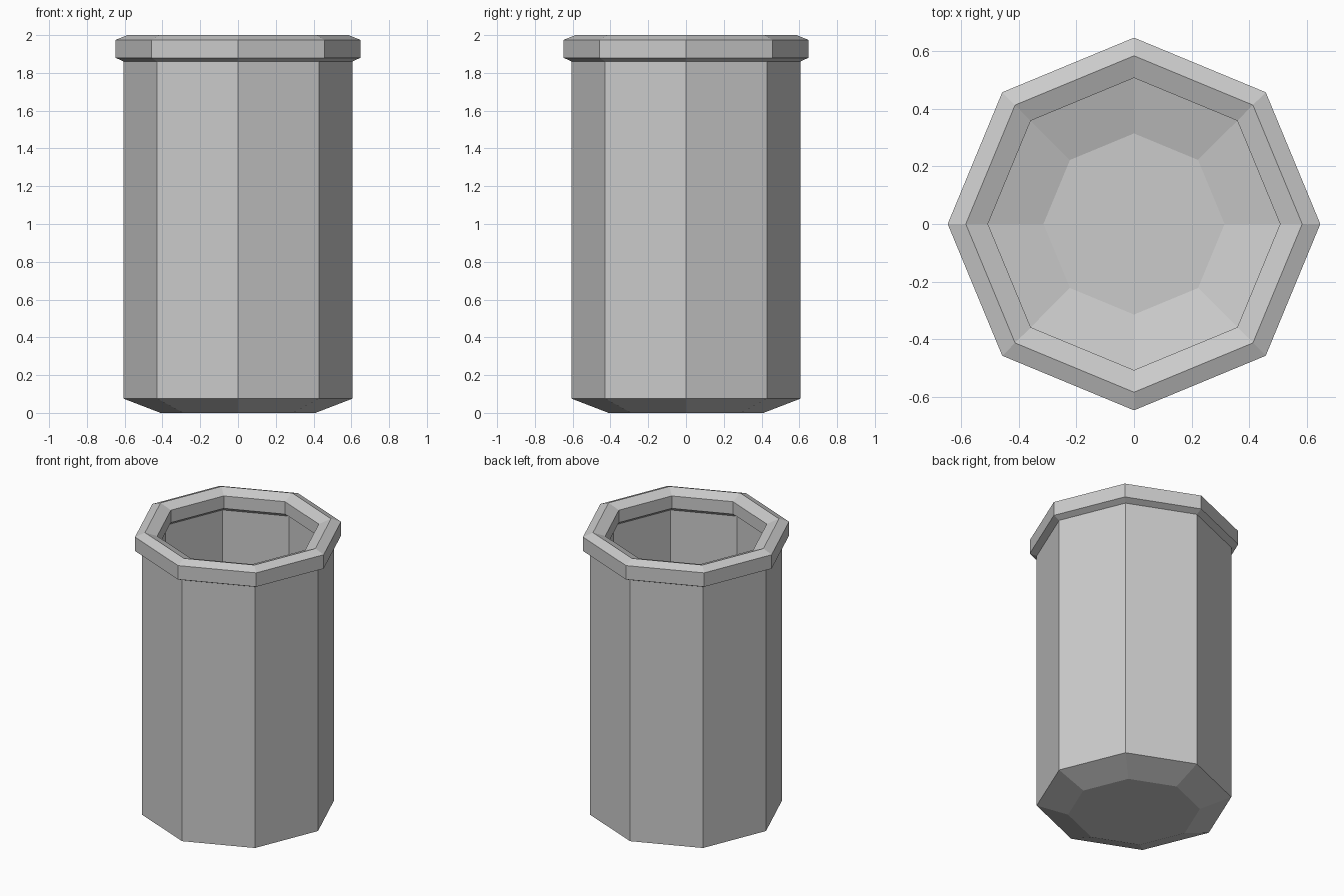
import bpy
import bmesh
from math import cos, sin, pi

cube = bpy.data.objects.get("Cube")
if cube:
    bpy.data.objects.remove(cube, do_unlink=True)

SIDES = 8

# Single grey finish
grey = bpy.data.materials.new("plain_grey")
grey.use_nodes = True
grey.diffuse_color = (0.6, 0.6, 0.6, 1)
grey.node_tree.nodes["Principled BSDF"].inputs["Base Color"].default_value = grey.diffuse_color


def lathe(name, profile):
    """Sweep a (radius, height) profile around z, capping both ends."""
    bm = bmesh.new()
    rings = []
    for r, z in profile:
        rings.append([bm.verts.new((r * cos(2 * pi * i / SIDES),
                                    r * sin(2 * pi * i / SIDES), z))
                      for i in range(SIDES)])
    for low, high in zip(rings, rings[1:]):
        for i in range(SIDES):
            j = (i + 1) % SIDES
            bm.faces.new((low[i], low[j], high[j], high[i]))
    bm.faces.new(rings[0][::-1])
    bm.faces.new(rings[-1])
    bm.normal_update()
    mesh = bpy.data.meshes.new(name)
    bm.to_mesh(mesh)
    bm.free()
    mesh.materials.append(grey)
    obj = bpy.data.objects.new(name, mesh)
    bpy.context.collection.objects.link(obj)
    return obj


# Open canister: outer shell, flared rim, inner wall and dished floor
lathe("canister", [
    (0.41, 0.0), (0.605, 0.075),            # bottom bevel
    (0.605, 1.86),                          # outer wall
    (0.648, 1.88), (0.648, 1.975),          # rim outside
    (0.585, 2.0),                           # rim ridge
    (0.508, 1.97), (0.508, 1.885),          # rim inside
    (0.55, 1.855), (0.55, 0.13),            # inner wall
    (0.315, 0.065),                         # floor bevel
])
